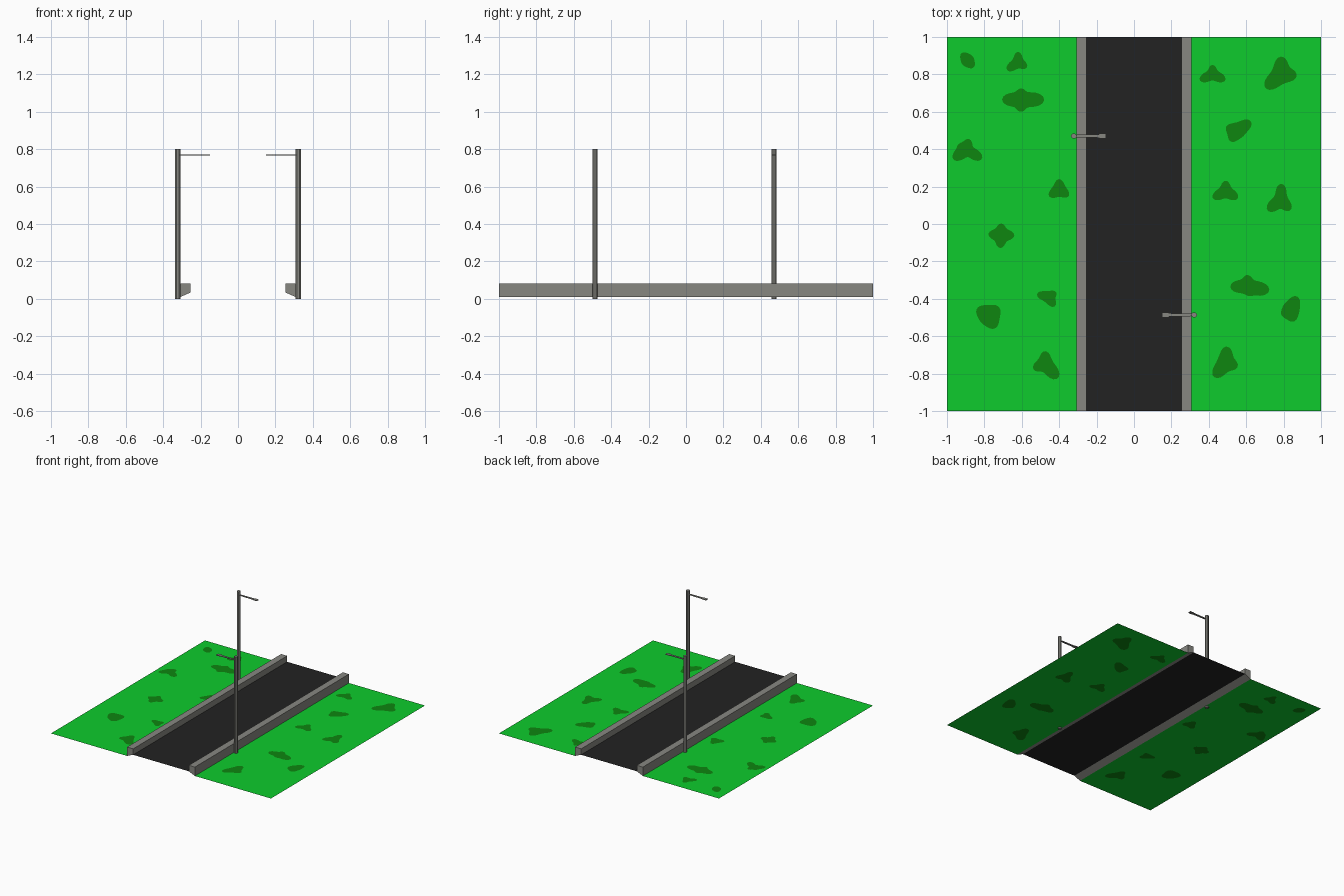
import bpy, bmesh, math
from mathutils import Vector, geometry

if "Cube" in bpy.data.objects:
    bpy.data.objects.remove(bpy.data.objects["Cube"])


def material(name, rgb):
    m = bpy.data.materials.new(name)
    m.diffuse_color = (*rgb, 1)
    m.use_nodes = True
    m.node_tree.nodes["Principled BSDF"].inputs["Base Color"].default_value = m.diffuse_color
    return m


GRASS = material("bright_grass", (0.0044, 0.60, 0.026))
PATCH = material("dark_grass", (0.0044, 0.238, 0.005))
ROAD = material("asphalt", (0.016, 0.016, 0.016))
GREY = material("grey_concrete", (0.245, 0.245, 0.222))


def mesh_object(name, verts, faces, mats):
    me = bpy.data.meshes.new(name)
    me.from_pydata(verts, [], faces)
    for m in mats:
        me.materials.append(m)
    ob = bpy.data.objects.new(name, me)
    bpy.context.collection.objects.link(ob)
    return ob


def prism(name, outline, place, d0, d1, mat):
    """Extrude a 2D outline from d0 to d1; place(a, b, d) maps to 3D."""
    n = len(outline)
    verts = [place(a, b, d) for d in (d0, d1) for a, b in outline]
    faces = [list(range(n))[::-1], list(range(n, 2 * n))]
    faces += [(i, (i + 1) % n, n + (i + 1) % n, n + i) for i in range(n)]
    ob = mesh_object(name, verts, faces, [mat])
    bm = bmesh.new()
    bm.from_mesh(ob.data)
    bmesh.ops.recalc_face_normals(bm, faces=bm.faces)
    bm.to_mesh(ob.data)
    bm.free()
    return ob


# Dark patches: centre x, y, core radius, then (lobe angle, lobe reach)
LEFT = [
    (-0.89, 0.875, 0.035, (130, 0.05), (-50, 0.05)),
    (-0.62, 0.865, 0.03, (90, 0.055), (215, 0.072), (-30, 0.055)),
    (-0.60, 0.665, 0.04, (0, 0.12), (180, 0.105), (95, 0.06), (-95, 0.065)),
    (-0.89, 0.395, 0.03, (85, 0.06), (212, 0.09), (-32, 0.09), (150, 0.055)),
    (-0.40, 0.185, 0.035, (90, 0.055), (215, 0.065), (-35, 0.062)),
    (-0.71, -0.06, 0.035, (90, 0.062), (175, 0.068), (0, 0.07), (-95, 0.068)),
    (-0.46, -0.39, 0.03, (165, 0.06), (30, 0.05), (-55, 0.062)),
    (-0.775, -0.49, 0.055, (150, 0.075), (40, 0.07), (-65, 0.075)),
    (-0.475, -0.745, 0.04, (90, 0.065), (205, 0.07), (-50, 0.105)),
]
RIGHT = [
    (0.42, 0.80, 0.03, (90, 0.05), (205, 0.075), (-25, 0.075)),
    (0.785, 0.80, 0.05, (88, 0.095), (222, 0.11), (-5, 0.085)),
    (0.555, 0.50, 0.042, (35, 0.085), (165, 0.065), (235, 0.07)),
    (0.49, 0.175, 0.034, (90, 0.056), (208, 0.078), (-30, 0.075)),
    (0.785, 0.135, 0.035, (88, 0.08), (222, 0.095), (-50, 0.08)),
    (0.61, -0.335, 0.04, (95, 0.062), (180, 0.095), (-10, 0.115), (-80, 0.05)),
    (0.84, -0.455, 0.045, (65, 0.075), (-80, 0.068), (215, 0.06)),
    (0.49, -0.74, 0.045, (85, 0.085), (232, 0.10), (-20, 0.068)),
]


def blob(x, y, core, *lobes, n=40):
    pts = []
    for i in range(n):
        t = 2 * math.pi * i / n
        r = core + sum((reach - core) * math.exp(6 * (math.cos(t - math.radians(a)) - 1))
                       for a, reach in lobes)
        pts.append(Vector((x + r * math.cos(t), y + r * math.sin(t))))
    return pts


# Grass sheets with the patches cut into the surface
def lawn(name, x0, x1, patches, z=0.01):
    loops = [[Vector(p) for p in ((x0, -1), (x1, -1), (x1, 1), (x0, 1))]]
    loops += [blob(*p) for p in patches]
    pts, ids = [], []
    for lp in loops:
        ids.append(list(range(len(pts), len(pts) + len(lp))))
        pts += lp
    v, _, f, _, _, src = geometry.delaunay_2d_cdt(pts, [], ids, 0, 1e-5)
    ob = mesh_object(name, [(p.x, p.y, z) for p in v], f, [GRASS, PATCH])
    for poly, s in zip(ob.data.polygons, src):
        poly.material_index = int(any(k > 0 for k in s))


lawn("left_grass", -1, -0.308, LEFT)
lawn("right_grass", 0.308, 1, RIGHT)

# Road sheet
mesh_object("road", [(-0.257, -1, 0.034), (0.257, -1, 0.034), (0.257, 1, 0.034), (-0.257, 1, 0.034)],
            [(0, 1, 2, 3)], [ROAD])

# Kerbs with sloping underside
KERB = [(0.308, 0.01), (0.308, 0.083), (0.253, 0.083), (0.253, 0.034)]
for side, s in (("left", -1), ("right", 1)):
    prism(side + "_kerb", KERB, lambda a, b, d: (s * a, d, b), -1, 1, GREY)

# Street lamps: round post and a flat arm widening into the lamp head
ARM = [(0.315, 0.007), (0.187, 0.009), (0.185, 0.013), (0.15, 0.013)]
ARM = ARM + [(x, -y) for x, y in reversed(ARM)]
POST = [(0.322 + 0.015 * math.cos(math.pi * (i + 0.5) / 4),
         0.015 * math.sin(math.pi * (i + 0.5) / 4)) for i in range(8)]
for side, s, y in (("left", -1, 0.47), ("right", 1, -0.486)):
    spot = lambda a, b, d: (s * a, y + b, d)
    prism(side + "_lamp_post", POST, spot, 0, 0.8, GREY)
    prism(side + "_lamp_arm", ARM, spot, 0.767, 0.772, GREY)
